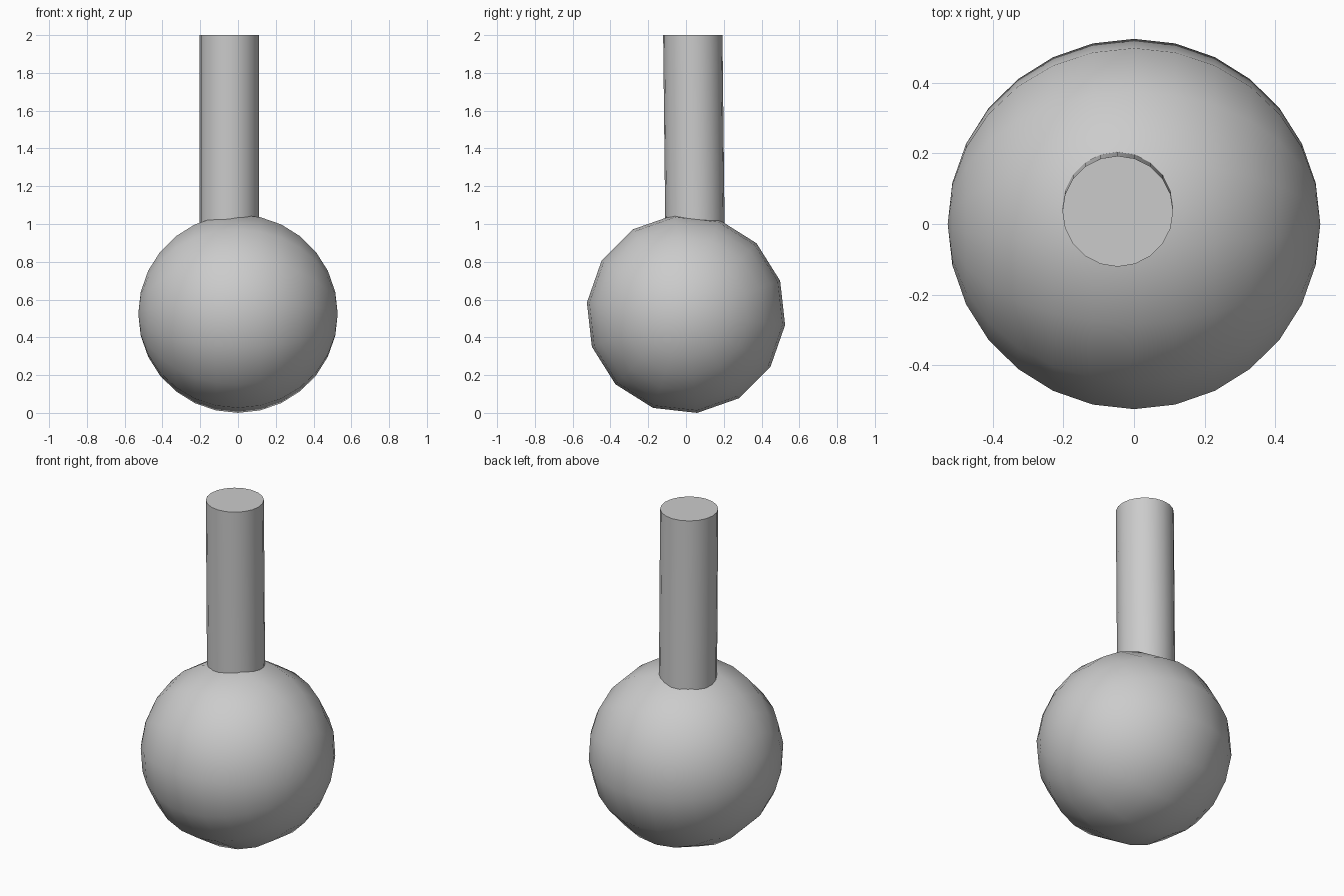
import bpy, bmesh, math
from mathutils import Matrix

if "Cube" in bpy.data.objects:
    bpy.data.objects.remove(bpy.data.objects["Cube"])


def add_part(name, build, matrix):
    bm = bmesh.new()
    build(bm)
    bm.transform(matrix)
    mesh = bpy.data.meshes.new(name)
    bm.to_mesh(mesh)
    bm.free()
    obj = bpy.data.objects.new(name, mesh)
    bpy.context.collection.objects.link(obj)
    return obj


def smooth(obj, degrees):
    bpy.ops.object.select_all(action='DESELECT')
    obj.select_set(True)
    bpy.context.view_layer.objects.active = obj
    bpy.ops.object.shade_smooth_by_angle(angle=math.radians(degrees))


# Round bulb: 14-sided sphere with its poles on the x axis, turned a quarter step
RADIUS, SIDES = 0.528, 14
quarter = math.pi / (2 * SIDES)
bulb = add_part(
    "bulb",
    lambda bm: bmesh.ops.create_uvsphere(bm, u_segments=SIDES, v_segments=SIDES, radius=RADIUS),
    Matrix.Translation((0, 0, RADIUS * math.cos(quarter)))
    @ Matrix.Rotation(-quarter, 4, 'X') @ Matrix.Rotation(math.pi / 2, 4, 'Y'))
smooth(bulb, 60)

# Neck: off-centre tube with a flat cap, leaning slightly to the front
BOTTOM, TOP = 0.92, 2.0
lean = Matrix.Identity(4)
lean[1][2] = -0.011
neck = add_part(
    "neck",
    lambda bm: bmesh.ops.create_cone(bm, cap_ends=True, segments=20, radius1=0.157,
                                     radius2=0.157, depth=TOP - BOTTOM),
    Matrix.Translation((-0.046, 0.042, (BOTTOM + TOP) / 2)) @ lean)
smooth(neck, 40)
